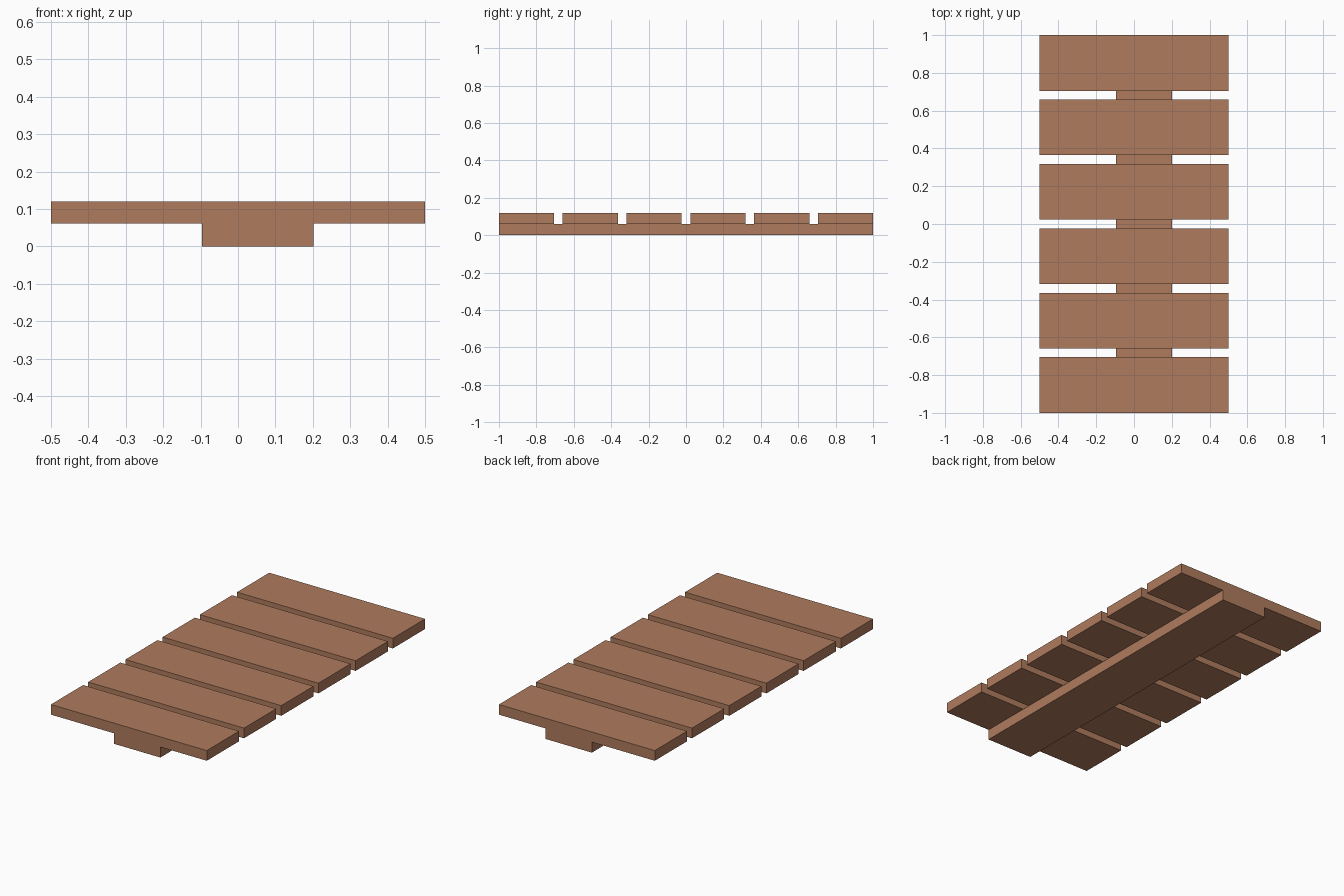
import bpy

if "Cube" in bpy.data.objects:
    bpy.data.objects.remove(bpy.data.objects["Cube"])

wood = bpy.data.materials.new("brown wood")
wood.diffuse_color = (0.43, 0.20, 0.11, 1)
wood.use_nodes = True
wood.node_tree.nodes["Principled BSDF"].inputs["Base Color"].default_value = wood.diffuse_color


def box(name, lo, hi):
    """Axis-aligned box between two corners."""
    bpy.ops.mesh.primitive_cube_add(size=1, location=[(a + b) / 2 for a, b in zip(lo, hi)])
    ob = bpy.context.object
    ob.name = name
    ob.scale = [b - a for a, b in zip(lo, hi)]
    bpy.ops.object.transform_apply(location=False, rotation=False, scale=True)
    ob.data.materials.append(wood)
    return ob


LENGTH, COUNT, PLANK = 2.0, 6, 0.295
SPLIT, TOP = 0.061, 0.12
pitch = (LENGTH - PLANK) / (COUNT - 1)

# Off-centre beam running underneath the whole length
box("support_beam", (-0.096, -1, 0), (0.202, 1, SPLIT))

# Evenly spaced cross planks
for i in range(COUNT):
    y = -LENGTH / 2 + i * pitch
    box(f"plank_{i + 1}", (-0.5, y, SPLIT), (0.5, y + PLANK, TOP))
